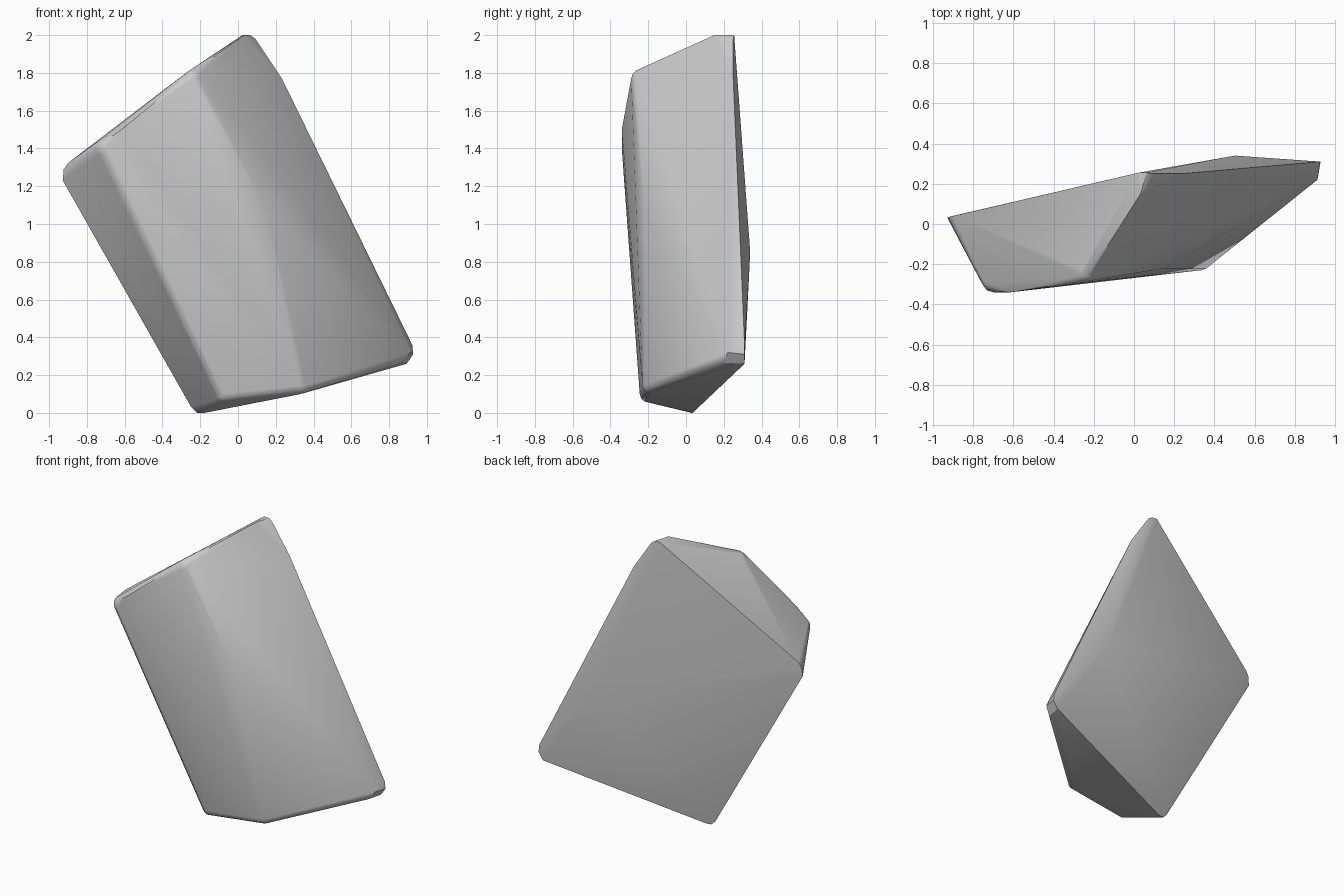
import bpy, bmesh
from mathutils import Vector, Matrix

if "Cube" in bpy.data.objects:
    bpy.data.objects.remove(bpy.data.objects["Cube"])

bm = bmesh.new()

# Rounded front corners: small spheres (centre, radius)
corners = [
    ((-0.70, -0.280, 1.40), 0.060),   # upper left
    ((-0.24, -0.240, 1.770), 0.050),  # ridge top
    ((-0.08, -0.200, 0.100), 0.045),  # lower left
    ((0.33, -0.185, 0.145), 0.045),   # ridge bottom
]
for centre, r in corners:
    bmesh.ops.create_icosphere(bm, subdivisions=2, radius=r,
                               matrix=Matrix.Translation(centre))

# Crisp points: flat back outline, top tip, right foot and facet peaks
points = [
    (-0.22, 0.03, 0.0), (-0.18, 0.035, 0.0), (-0.25, 0.025, 0.03),   # bottom tip
    (-0.93, 0.03, 1.23), (-0.925, 0.035, 1.29), (-0.90, 0.04, 1.325), # left tip
    (0.02, 0.255, 2.0), (0.06, 0.255, 2.0), (0.09, 0.25, 1.98),      # top tip
    (0.03, 0.15, 2.0), (0.07, 0.19, 1.98),
    (0.23, 0.25, 1.77),                                              # right shoulder
    (0.925, 0.31, 0.31), (0.92, 0.31, 0.36), (0.89, 0.31, 0.26),     # right foot
    (0.91, 0.22, 0.32), (0.87, 0.20, 0.265),
    (0.50, 0.34, 0.85),                                              # back peak
    (0.15, -0.22, 1.08),                                             # front peak
    (-0.62, -0.34, 1.50),
]
for p in points:
    bm.verts.new(p)

# Wrap everything into one chiselled stone
res = bmesh.ops.convex_hull(bm, input=bm.verts[:])
hull_faces = {f for f in res["geom"] if isinstance(f, bmesh.types.BMFace)}
bmesh.ops.delete(bm, geom=[f for f in bm.faces if f not in hull_faces], context='FACES')
loose = [v for v in bm.verts if not v.link_faces]
bmesh.ops.delete(bm, geom=loose, context='VERTS')
bmesh.ops.recalc_face_normals(bm, faces=bm.faces[:])

# Centre on the origin and stand on the ground
lo = Vector([min(v.co[i] for v in bm.verts) for i in range(3)])
hi = Vector([max(v.co[i] for v in bm.verts) for i in range(3)])
shift = Vector((-(lo.x + hi.x) / 2, -(lo.y + hi.y) / 2, -lo.z))
bmesh.ops.translate(bm, verts=bm.verts[:], vec=shift)

mesh = bpy.data.meshes.new("rock")
bm.to_mesh(mesh)
bm.free()
rock = bpy.data.objects.new("rock", mesh)
bpy.context.collection.objects.link(rock)
bpy.context.view_layer.objects.active = rock
rock.select_set(True)
bpy.ops.object.shade_smooth_by_angle(angle=0.5)
